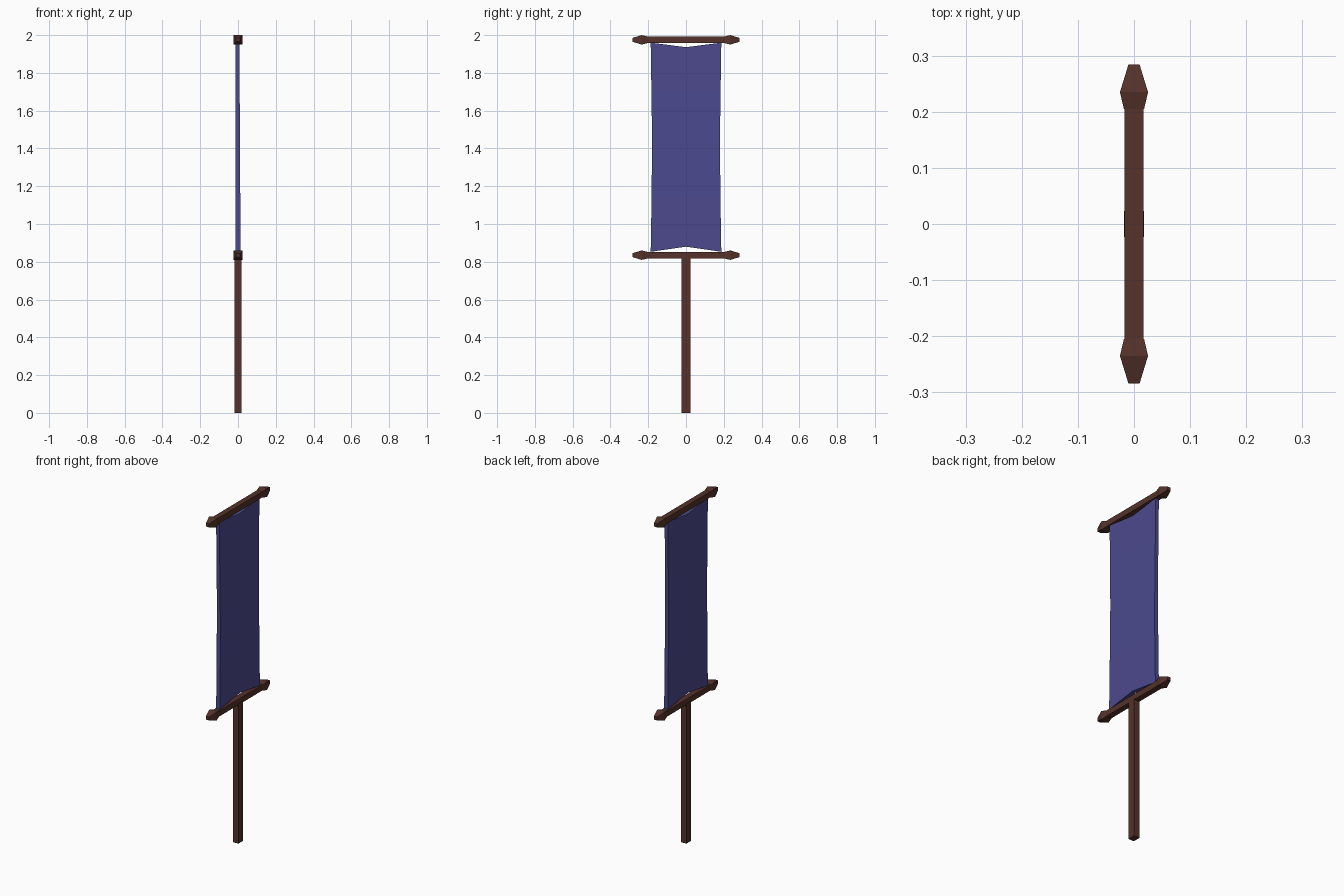
import bpy
import bmesh

cube = bpy.data.objects.get("Cube")
if cube:
    bpy.data.objects.remove(cube, do_unlink=True)


def make_material(name, colour):
    mat = bpy.data.materials.new(name)
    mat.use_nodes = True
    mat.diffuse_color = colour
    mat.node_tree.nodes["Principled BSDF"].inputs["Base Color"].default_value = colour
    return mat


wood = make_material("dark_wood", (0.09, 0.032, 0.023, 1))
fabric = make_material("blue_fabric", (0.072, 0.068, 0.27, 1))


def loft(name, rings, mat):
    """Join equal-sided rings of points into a closed flat-shaded solid."""
    bm = bmesh.new()
    loops = [[bm.verts.new(p) for p in ring] for ring in rings]
    for a, b in zip(loops, loops[1:]):
        for i in range(len(a)):
            j = (i + 1) % len(a)
            bm.faces.new((a[i], a[j], b[j], b[i]))
    bm.faces.new(loops[0])
    bm.faces.new(loops[-1])
    bmesh.ops.recalc_face_normals(bm, faces=bm.faces)
    mesh = bpy.data.meshes.new(name)
    bm.to_mesh(mesh)
    bm.free()
    mesh.materials.append(mat)
    obj = bpy.data.objects.new(name, mesh)
    bpy.context.collection.objects.link(obj)
    return obj


CORNERS = ((-1, -1), (1, -1), (1, 1), (-1, 1))


def square_y(y, half, z):
    return [(u * half, y, z + v * half) for u, v in CORNERS]


# Upright pole
loft("pole", [[(u * 0.018, v * 0.023, z) for u, v in CORNERS] for z in (0, 0.825)], wood)

# Crossbars with pointed square finials
for level, z in (("upper", 1.975), ("lower", 0.835)):
    loft(level + "_crossbar", [square_y(y, 0.017, z) for y in (-0.21, 0.21)], wood)
    for side, s in (("front", -1), ("back", 1)):
        profile = ((0.205, 0.018), (0.235, 0.025), (0.284, 0.01))
        loft(f"{level}_{side}_finial", [square_y(s * y, h, z) for y, h in profile], wood)

# Cloth: edges pulled in at the middle, top and bottom bowed toward the centre
rows = ((0.853, 0.88, 0.187, 0.012), (1.15, 1.15, 0.182, 0.012),
        (1.47, 1.47, 0.18, 0.01), (1.7, 1.7, 0.183, 0.009),
        (1.96, 1.936, 0.187, 0.009))
rings = []
for edge_z, mid_z, w, front in rows:
    line = ((-w, edge_z), (0, mid_z), (w, edge_z))
    rings.append([(-0.012, y, z) for y, z in line] + [(front, y, z) for y, z in reversed(line)])
loft("banner_cloth", rings, fabric)
